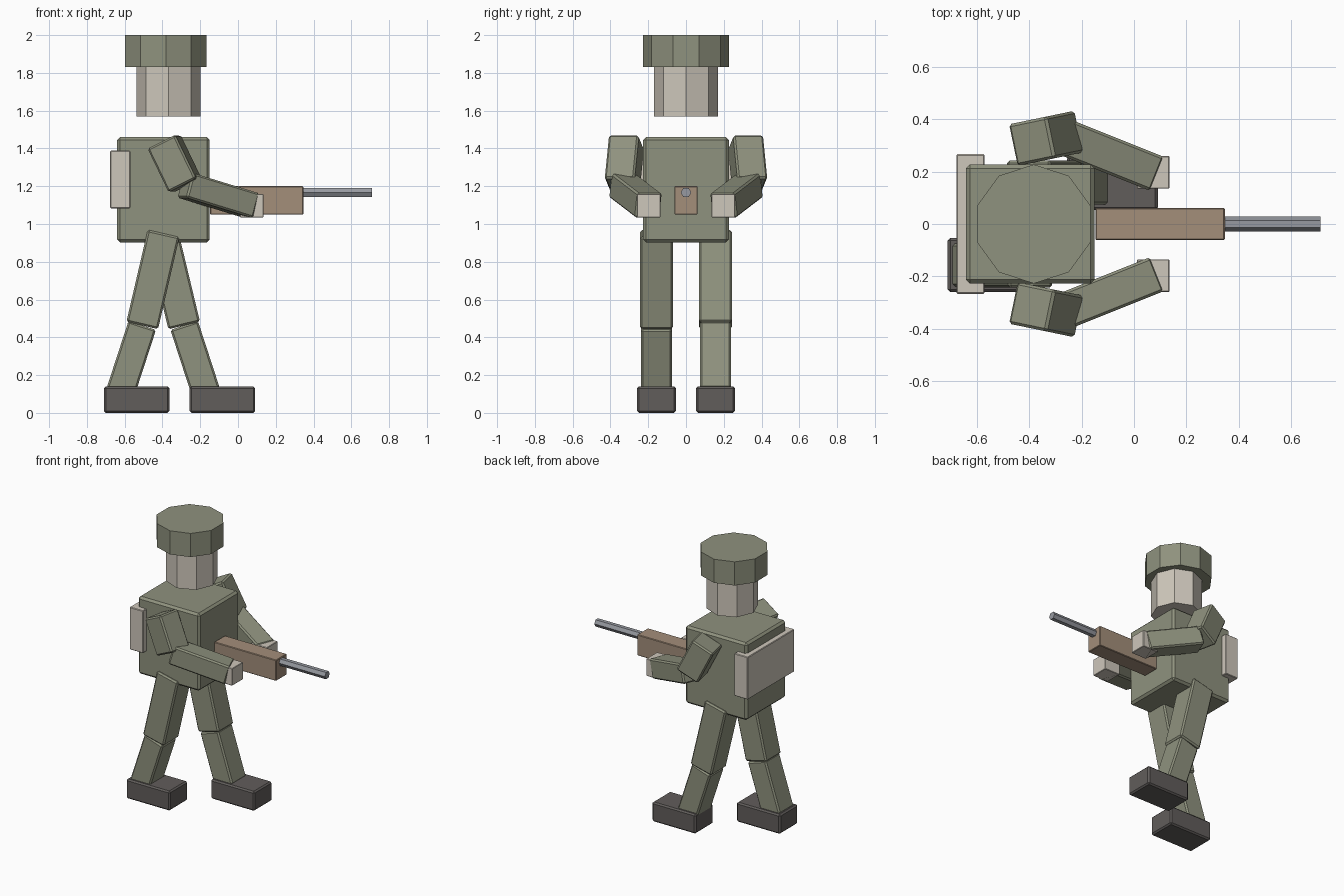
import bpy, math
from mathutils import Vector, Matrix

if "Cube" in bpy.data.objects:
    bpy.data.objects.remove(bpy.data.objects["Cube"])


def material(name, rgb):
    m = bpy.data.materials.new(name)
    lin = [((c / 255 + 0.055) / 1.055) ** 2.4 for c in rgb]
    m.diffuse_color = (*lin, 1)
    m.use_nodes = True
    m.node_tree.nodes["Principled BSDF"].inputs["Base Color"].default_value = m.diffuse_color
    return m


OLIVE = material("olive cloth", (143, 146, 126))
BEIGE = material("beige", (206, 199, 187))
BOOT = material("dark boot", (97, 93, 91))
WOOD = material("brown wood", (163, 142, 122))
STEEL = material("grey steel", (151, 154, 161))


def finish(name, mat, bevel):
    ob = bpy.context.object
    ob.name = name
    ob.data.materials.append(mat)
    if bevel:
        b = ob.modifiers.new("bevel", 'BEVEL')
        b.width = bevel
        b.segments = 1
    return ob


def box(name, lo, hi, mat, bevel=0.01):
    """Axis-aligned box between two corners."""
    lo, hi = Vector(lo), Vector(hi)
    bpy.ops.mesh.primitive_cube_add(size=1)
    bpy.context.object.data.transform(
        Matrix.Translation((lo + hi) / 2) @ Matrix.Diagonal((*(hi - lo), 1)))
    return finish(name, mat, bevel)


def limb(name, a, b, depth, width, mat=OLIVE, bevel=0.01):
    """Box running from a to b, its width kept level."""
    a, b = Vector(a), Vector(b)
    d = (b - a).normalized()
    side = Vector((0, 0, 1)).cross(d).normalized()
    rot = Matrix((side.cross(d), side, d)).transposed().to_4x4()
    bpy.ops.mesh.primitive_cube_add(size=1)
    bpy.context.object.data.transform(
        Matrix.Translation((a + b) / 2) @ rot
        @ Matrix.Diagonal((depth, width, (b - a).length, 1)))
    return finish(name, mat, bevel)


def prism(name, sides, radius, length, loc, mat, rot=(0, 0, 0)):
    bpy.ops.mesh.primitive_cylinder_add(vertices=sides, radius=radius, depth=length,
                                        location=loc, rotation=rot)
    return finish(name, mat, 0)


# Head and helmet
prism("head", 8, 0.17, 0.27, (-0.368, 0, 1.705), BEIGE)
prism("helmet", 10, 0.227, 0.17, (-0.382, 0, 1.915), OLIVE)

# Torso and backpack
box("torso", (-0.64, -0.227, 0.903), (-0.15, 0.227, 1.46), OLIVE, 0.015)
box("backpack", (-0.677, -0.266, 1.083), (-0.57, 0.266, 1.388), BEIGE, 0.004)

# Rifle
box("rifle_body", (-0.147, -0.061, 1.05), (0.346, 0.061, 1.2), WOOD, 0.004)
prism("rifle_barrel", 6, 0.028, 0.38, (0.52, 0, 1.167), STEEL, (0, math.pi / 2, 0))

for s, tag in ((-1, "right"), (1, "left")):
    # Legs in mid stride: right one back, left one forward
    y = s * 0.156
    hip = (-0.398 - s * 0.004, y, 0.95)
    knee = (-0.396 + s * 0.111, y, 0.463)
    ankle = (-0.396 + s * 0.226, y, 0.11)
    limb(tag + "_thigh", hip, knee, 0.172, 0.174)
    limb(tag + "_shin", knee, ankle, 0.153, 0.164)
    heel = -0.71 if s < 0 else -0.256
    box(tag + "_boot", (heel, s * 0.156 - 0.103, 0), (heel + 0.347, s * 0.156 + 0.103, 0.14), BOOT)

    # Bent arms reaching for the rifle
    shoulder = (-0.391, s * 0.315, 1.435)
    elbow = (-0.28, s * 0.338, 1.205)
    hand = (0.073, s * 0.197, 1.097)
    limb(tag + "_upper_arm", shoulder, elbow, 0.166, 0.162)
    limb(tag + "_forearm", elbow, hand, 0.136, 0.14)
    h = Vector(hand)
    r = Vector((0.062, 0.062, 0.062))
    box(tag + "_hand", h - r, h + r, BEIGE, 0.003)
